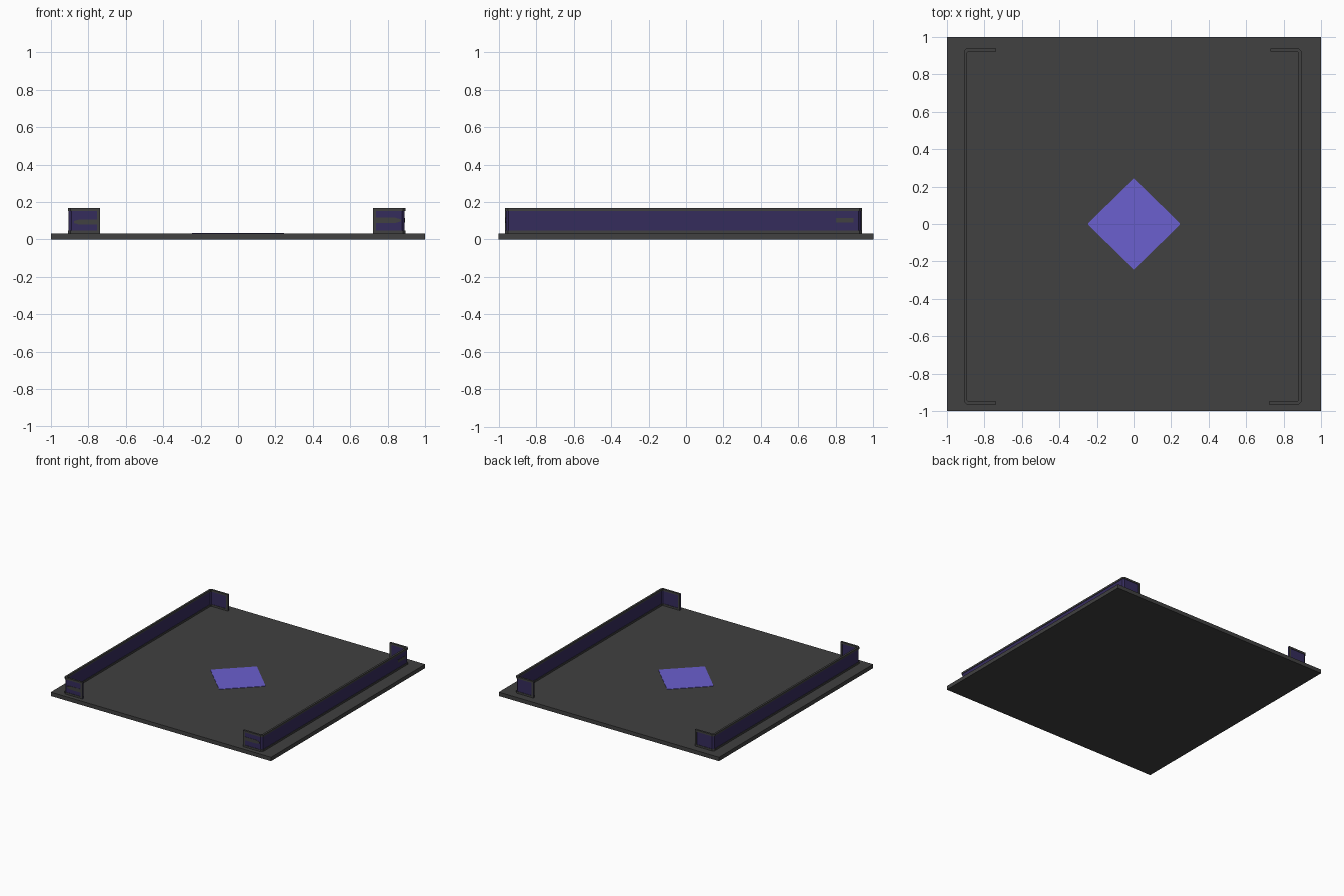
import bpy, bmesh
from mathutils import Vector

if "Cube" in bpy.data.objects:
    bpy.data.objects.remove(bpy.data.objects["Cube"])


def material(name, rgb):
    m = bpy.data.materials.new(name)
    m.diffuse_color = (*rgb, 1)
    m.use_nodes = True
    m.node_tree.nodes["Principled BSDF"].inputs["Base Color"].default_value = m.diffuse_color
    return m


GREY = material("charcoal", (0.052, 0.052, 0.052))
PURPLE = material("bright purple", (0.145, 0.115, 0.62))
DARK = material("dark purple", (0.036, 0.025, 0.108))


def prism(name, points, depth, mat):
    """Extrude a flat 3D polygon by a depth vector."""
    bm = bmesh.new()
    face = bm.faces.new([bm.verts.new(p) for p in points])
    new = bmesh.ops.extrude_face_region(bm, geom=[face])["geom"]
    bmesh.ops.translate(bm, vec=depth, verts=[v for v in new if isinstance(v, bmesh.types.BMVert)])
    bmesh.ops.recalc_face_normals(bm, faces=bm.faces)
    me = bpy.data.meshes.new(name)
    bm.to_mesh(me)
    bm.free()
    me.materials.append(mat)
    ob = bpy.data.objects.new(name, me)
    bpy.context.collection.objects.link(ob)
    return ob


def box(name, x0, x1, y0, y1, z0, z1, mat):
    pts = [(x0, y0, z0), (x1, y0, z0), (x1, y1, z0), (x0, y1, z0)]
    return prism(name, pts, (0, 0, z1 - z0), mat)


BASE, TOP, RAIL = 0.032, 0.167, 0.015
Y0, Y1 = -0.957, 0.931


def bracket(name, s, x, end_front, end_back, half, z0, z1, mat):
    """C-shaped strip with softened corners; s is the side (+1 or -1)."""
    c = 0.014
    outer = [(end_front, Y0 - half), (x + s * half - s * c, Y0 - half),
             (x + s * half, Y0 - half + c), (x + s * half, Y1 + half - c),
             (x + s * half - s * c, Y1 + half), (end_back, Y1 + half)]
    ci = c * 0.5
    inner = [(end_back, Y1 - half), (x - s * half - s * ci, Y1 - half),
             (x - s * half, Y1 - half - ci), (x - s * half, Y0 + half + ci),
             (x - s * half - s * ci, Y0 + half), (end_front, Y0 + half)]
    return prism(name, [(a, b, z0) for a, b in outer + inner], (0, 0, z1 - z0), mat)


# Floor slab and the diamond marking
box("floor_slab", -1, 1, -1, 1, 0, BASE, GREY)
r, k = 0.245, 0.006
prism("floor_diamond", [(0, -r, BASE), (r, -k, BASE), (r, k, BASE), (0, r, BASE),
                        (-r, k, BASE), (-r, -k, BASE)], (0, 0, 0.003), PURPLE)

# Side barriers: framed panels with short return arms
for side, s, x, ef, eb in (("left", -1, -0.901, -0.738, -0.738),
                           ("right", 1, 0.887, 0.722, 0.730)):
    h = 0.008
    bracket(side + "_panel", s, x, ef, eb, 0.0045, BASE, TOP - 0.004, DARK)
    bracket(side + "_top_rail", s, x, ef, eb, h, TOP - RAIL, TOP, GREY)
    bracket(side + "_bottom_rail", s, x, ef, eb, h, BASE, BASE + RAIL, GREY)
    for label, e, y in (("front", ef, Y0), ("back", eb, Y1)):
        a, b = sorted((e, e + s * 0.016))
        box(f"{side}_{label}_post", a, b, y - h, y + h, BASE, TOP, GREY)

# Pointed grey strips on the front arms
for side, s, x0, x1, z in (("left", -1, -0.754, -0.878, 0.093), ("right", 1, 0.738, 0.872, 0.102)):
    w, yf = 0.014, Y0 - 0.0045
    pts = [(x0, yf, z - w), (x1 - s * 0.03, yf, z - w), (x1, yf, z - 0.005),
           (x1, yf, z + 0.005), (x1 - s * 0.03, yf, z + w), (x0, yf, z + w)]
    prism(side + "_front_strip", pts, (0, -0.002, 0), GREY)

# Grey strip on the outside of the right barrier
box("right_side_strip", 0.8915, 0.8935, 0.80, 0.895, 0.091, 0.114, GREY)
